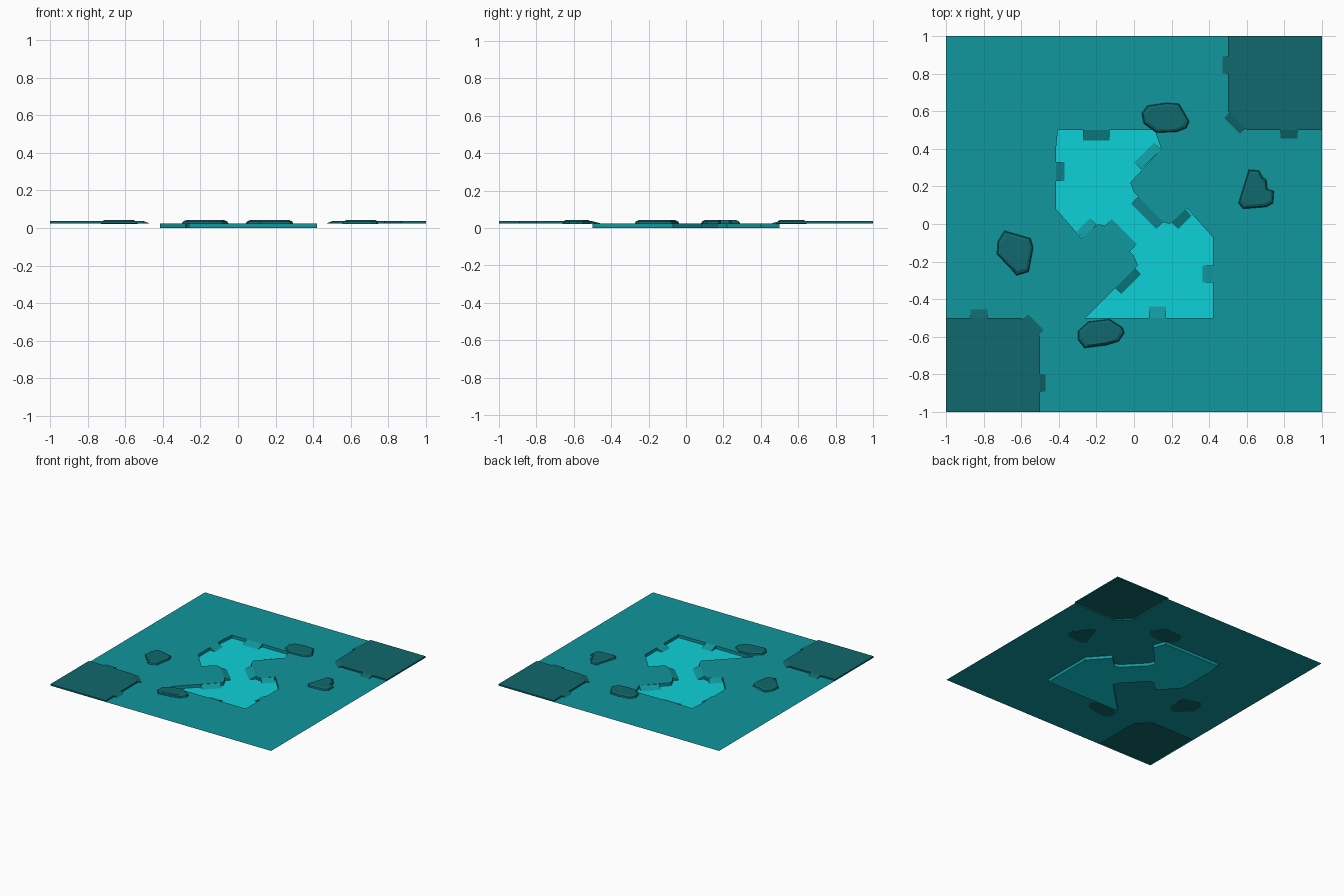
import bpy, bmesh
from mathutils import Vector

if "Cube" in bpy.data.objects:
    bpy.data.objects.remove(bpy.data.objects["Cube"])

GROUND, PLATEAU, ROCK_TOP = 0.024, 0.036, 0.042


def material(name, r, g, b):
    m = bpy.data.materials.new(name)
    m.diffuse_color = (r, g, b, 1)
    m.use_nodes = True
    m.node_tree.nodes["Principled BSDF"].inputs["Base Color"].default_value = m.diffuse_color
    return m


bright = material("pool_cyan", 0.004, 0.64, 0.69)
teal = material("ground_teal", 0.005, 0.31, 0.34)
dark = material("rock_teal", 0.005, 0.14, 0.15)


def finish(bm, name, mat):
    me = bpy.data.meshes.new(name)
    bm.to_mesh(me)
    bm.free()
    ob = bpy.data.objects.new(name, me)
    bpy.context.collection.objects.link(ob)
    me.materials.append(mat)
    return ob


def sheet(name, loops, z, mat):
    """Flat sheet; the first loop is the outline, the others are holes."""
    bm = bmesh.new()
    edges = []
    for loop in loops:
        vs = [bm.verts.new((x, y, z)) for x, y in loop]
        edges += [bm.edges.new((a, b)) for a, b in zip(vs, vs[1:] + vs[:1])]
    bmesh.ops.triangle_fill(bm, edges=edges, use_beauty=True, use_dissolve=False, normal=(0, 0, 1))
    for f in bm.faces:
        f.normal_update()
        if f.normal.z < 0:
            f.normal_flip()
    return finish(bm, name, mat)


def wall(name, loop, z0, z1, mat, closed=True):
    bm = bmesh.new()
    lo = [bm.verts.new((x, y, z0)) for x, y in loop]
    hi = [bm.verts.new((x, y, z1)) for x, y in loop]
    n = len(loop)
    for i in range(n if closed else n - 1):
        j = (i + 1) % n
        bm.faces.new((lo[i], lo[j], hi[j], hi[i]))
    return finish(bm, name, mat)


def wedge(name, edge, direction, width, depth, z0, z1, mat):
    """Sloping stone that leans out from a ledge edge."""
    d = Vector((*direction, 0)).normalized()
    s = Vector((-d.y, d.x, 0)) * width / 2
    c = Vector((*edge, 0))
    bm = bmesh.new()
    v = [bm.verts.new(p) for p in (
        c - s + Vector((0, 0, z0)), c + s + Vector((0, 0, z0)),
        c - s + Vector((0, 0, z1)), c + s + Vector((0, 0, z1)),
        c - s + d * depth + Vector((0, 0, z0)), c + s + d * depth + Vector((0, 0, z0)))]
    for f in ((2, 4, 5, 3), (0, 4, 2), (1, 3, 5)):
        bm.faces.new([v[i] for i in f])
    return finish(bm, name, mat)


def turn(points):
    return [(-x, -y) for x, y in points]


# Sunken pool: floor and cliff walls
pool = [(0.145, 0.40), (-0.02, 0.22), (0.0, 0.17), (0.155, 0.01), (0.19, 0.0), (0.28, 0.085),
        (0.42, -0.07), (0.42, -0.5), (-0.26, -0.5), (0.02, -0.22), (0.0, -0.17),
        (-0.155, -0.01), (-0.19, 0.0), (-0.28, -0.075), (-0.415, 0.08), (-0.415, 0.4),
        (-0.405, 0.5), (0.11, 0.5)]
sheet("pool_floor", [pool], 0, bright)
wall("pool_walls", pool[::-1], 0, GROUND, teal)

# Ground sheet around the pool, with two corners left out
corner = [(-1, -0.5), (-0.6, -0.5), (-0.5, -0.6), (-0.5, -1)]
outline = corner[::-1] + [(-1, 1)][::-1]
outline = [(-1, 1)] + corner + [(1, -1)] + turn(corner)
sheet("ground", [outline, pool], GROUND, teal)

# Raised corner plateaus with sloping edge stones
corner_stones = [((-0.5, -0.845), (1, 0), 0.09, 0.03),
                 ((-0.825, -0.5), (0, 1), 0.09, 0.045),
                 ((-0.55, -0.55), (1, 1), 0.12, 0.04)]
for side, k in (("front_left", 1), ("back_right", -1)):
    c = [(x * k, y * k) for x, y in corner]
    sheet(side + "_plateau", [c + [(-k, -k)]], PLATEAU, dark)
    wall(side + "_plateau_edge", c[::-1] + [(-k, -k)], GROUND, PLATEAU, dark)
    for i, (p, d, w, dep) in enumerate(corner_stones):
        wedge(f"{side}_plateau_stone_{i}", (p[0] * k, p[1] * k), (d[0] * k, d[1] * k),
              w, dep, GROUND, PLATEAU, dark)

# Sloping stones along the pool edge
pool_stones = [((-0.20, 0.5), (0, -1), 0.14, 0.055), ((-0.415, 0.28), (1, 0), 0.10, 0.045),
               ((0.42, -0.265), (-1, 0), 0.09, 0.055), ((0.125, -0.5), (0, 1), 0.09, 0.06),
               ((0.09, 0.345), (-1, 1), 0.15, 0.05), ((-0.05, -0.285), (1, -1), 0.15, 0.05),
               ((0.09, 0.08), (-1, -1), 0.19, 0.055), ((-0.09, -0.08), (1, 1), 0.19, 0.055),
               ((0.235, 0.045), (1, -1), 0.10, 0.05), ((-0.235, -0.04), (-1, 1), 0.10, 0.05)]
for i, (p, d, w, dep) in enumerate(pool_stones):
    wedge(f"pool_stone_{i}", p, d, w, dep, 0, GROUND, teal)

# Four low bevelled boulders
boulders = {
    "back": [(0.04, 0.59), (0.07, 0.63), (0.17, 0.645), (0.24, 0.64), (0.27, 0.59),
             (0.295, 0.545), (0.28, 0.51), (0.23, 0.49), (0.12, 0.485), (0.05, 0.535)],
    "front": [(-0.30, -0.57), (-0.245, -0.52), (-0.13, -0.505), (-0.06, -0.55), (-0.05, -0.58),
              (-0.08, -0.625), (-0.145, -0.645), (-0.265, -0.66), (-0.30, -0.615)],
    "right": [(0.61, 0.29), (0.665, 0.285), (0.685, 0.25), (0.705, 0.235), (0.71, 0.185),
              (0.745, 0.175), (0.74, 0.11), (0.705, 0.09), (0.58, 0.08), (0.555, 0.11)],
    "left": [(-0.69, -0.035), (-0.55, -0.075), (-0.535, -0.125), (-0.56, -0.255),
             (-0.625, -0.275), (-0.645, -0.25), (-0.73, -0.16), (-0.725, -0.09)],
}
for name, pts in boulders.items():
    cx = sum(p[0] for p in pts) / len(pts)
    cy = sum(p[1] for p in pts) / len(pts)
    bm = bmesh.new()
    rings = []
    for scale, z in ((1, GROUND - 0.002), (0.94, 0.035), (0.8, ROCK_TOP)):
        rings.append([bm.verts.new((cx + (x - cx) * scale, cy + (y - cy) * scale, z)) for x, y in pts])
    for a, b in zip(rings, rings[1:]):
        for i in range(len(pts)):
            j = (i + 1) % len(pts)
            bm.faces.new((a[i], a[j], b[j], b[i]))
    bm.faces.new(rings[-1])
    bm.faces.new(rings[0][::-1])
    bmesh.ops.recalc_face_normals(bm, faces=bm.faces)
    finish(bm, name + "_boulder", dark)
